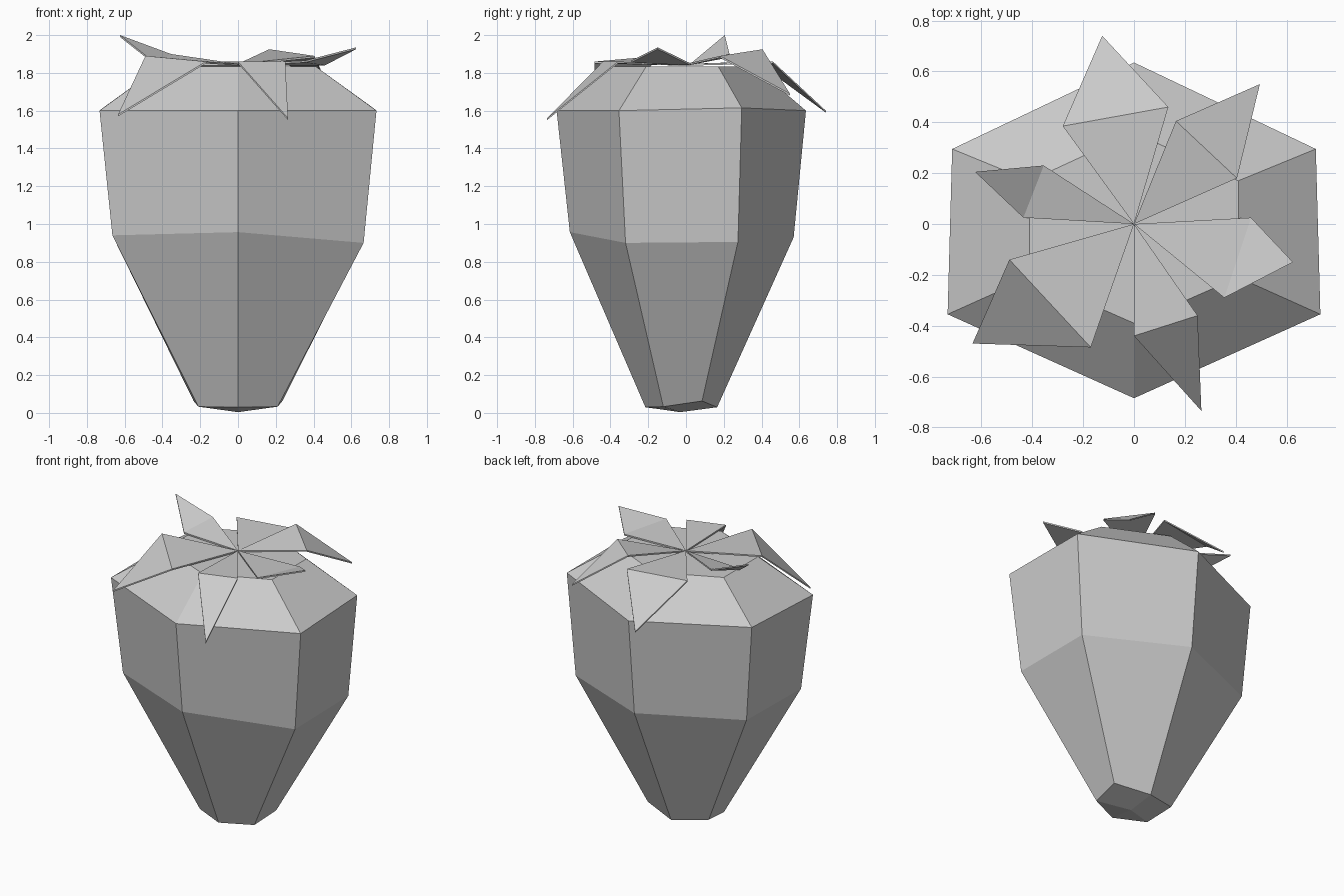
import bpy
import bmesh
from mathutils import Vector

default_cube = bpy.data.objects.get("Cube")
if default_cube:
    bpy.data.objects.remove(default_cube, do_unlink=True)


def make_material(name, colour):
    material = bpy.data.materials.new(name)
    material.use_nodes = True
    material.diffuse_color = colour
    shader = next(node for node in material.node_tree.nodes if node.type == 'BSDF_PRINCIPLED')
    shader.inputs["Base Color"].default_value = colour
    return material


def finish_object(name, mesh_builder, material):
    """Turn a bmesh into a flat shaded object with a single material."""
    bmesh.ops.recalc_face_normals(mesh_builder, faces=mesh_builder.faces)
    mesh = bpy.data.meshes.new(name)
    mesh_builder.to_mesh(mesh)
    mesh_builder.free()
    mesh.materials.append(material)
    item = bpy.data.objects.new(name, mesh)
    bpy.context.collection.objects.link(item)
    return item


def hexagon_ring(half_widths, depths, heights, tilt=0.0):
    """Six corners: front, right pair, back, then the pair mirrored."""
    front_w, back_w = half_widths
    xs = (0, front_w, back_w, 0, -back_w, -front_w)
    order = (0, 1, 2, 3, 2, 1)
    return [Vector((x, depths[i], heights[i] + tilt * x)) for x, i in zip(xs, order)]


grey = make_material("plain grey", (0.6, 0.6, 0.6, 1))

# Fruit body: uneven hexagonal rings from the foot to the flat crown
rings = [
    hexagon_ring((0.21, 0.235), (-0.215, -0.12, 0.085, 0.165), (0.03, 0.033, 0.063, 0.03)),
    hexagon_ring((0.665, 0.66), (-0.615, -0.32, 0.275, 0.57), (0.957, 0.92, 0.925, 0.93), -0.03),
    hexagon_ring((0.733, 0.715), (-0.685, -0.355, 0.295, 0.635), (1.6, 1.6, 1.615, 1.6)),
    hexagon_ring((0.41, 0.41), (-0.39, -0.21, 0.17, 0.36), (1.835,) * 4),
]
bm = bmesh.new()
loops = [[bm.verts.new(corner) for corner in ring] for ring in rings]
for lower, upper in zip(loops, loops[1:]):
    for i in range(6):
        j = (i + 1) % 6
        bm.faces.new((lower[i], lower[j], upper[j], upper[i]))
bm.faces.new(loops[-1])
# Shallow pointed foot
foot = bm.verts.new((0, -0.03, 0.004))
for i in range(6):
    bm.faces.new((foot, loops[0][(i + 1) % 6], loops[0][i]))
finish_object("fruit_body", bm, grey)

# Leaves: each is an inner triangle from the centre, folded to a pointed outer one
leaves = {
    "front_leaf": ((0, -0.44, 1.86), (0.25, -0.36, 1.86), (0.265, -0.735, 1.56)),
    "front_right_leaf": ((-0.49, -0.14, 1.89), (-0.17, -0.485, 1.86), (-0.635, -0.47, 1.58)),
    "right_leaf": ((-0.355, 0.23, 1.9), (-0.435, 0.025, 1.85), (-0.625, 0.205, 2.0)),
    "back_leaf": ((0.135, 0.46, 1.86), (-0.28, 0.385, 1.86), (-0.125, 0.74, 1.6)),
    "back_left_leaf": ((0.405, 0.18, 1.89), (0.165, 0.405, 1.925), (0.495, 0.55, 1.69)),
    "left_leaf": ((0.355, -0.29, 1.865), (0.46, 0.025, 1.85), (0.625, -0.15, 1.935)),
}
thickness = Vector((0, 0, -0.01))
for name, (side_a, side_b, tip) in leaves.items():
    bm = bmesh.new()
    outline = [Vector(p) for p in ((0, 0, 1.848), side_a, tip, side_b)]
    top = [bm.verts.new(p) for p in outline]
    under = [bm.verts.new(p + thickness) for p in outline]
    for layer in (top, under):
        bm.faces.new((layer[0], layer[1], layer[3]))
        bm.faces.new((layer[1], layer[2], layer[3]))
    for i in range(4):
        j = (i + 1) % 4
        bm.faces.new((top[i], top[j], under[j], under[i]))
    finish_object(name, bm, grey)
